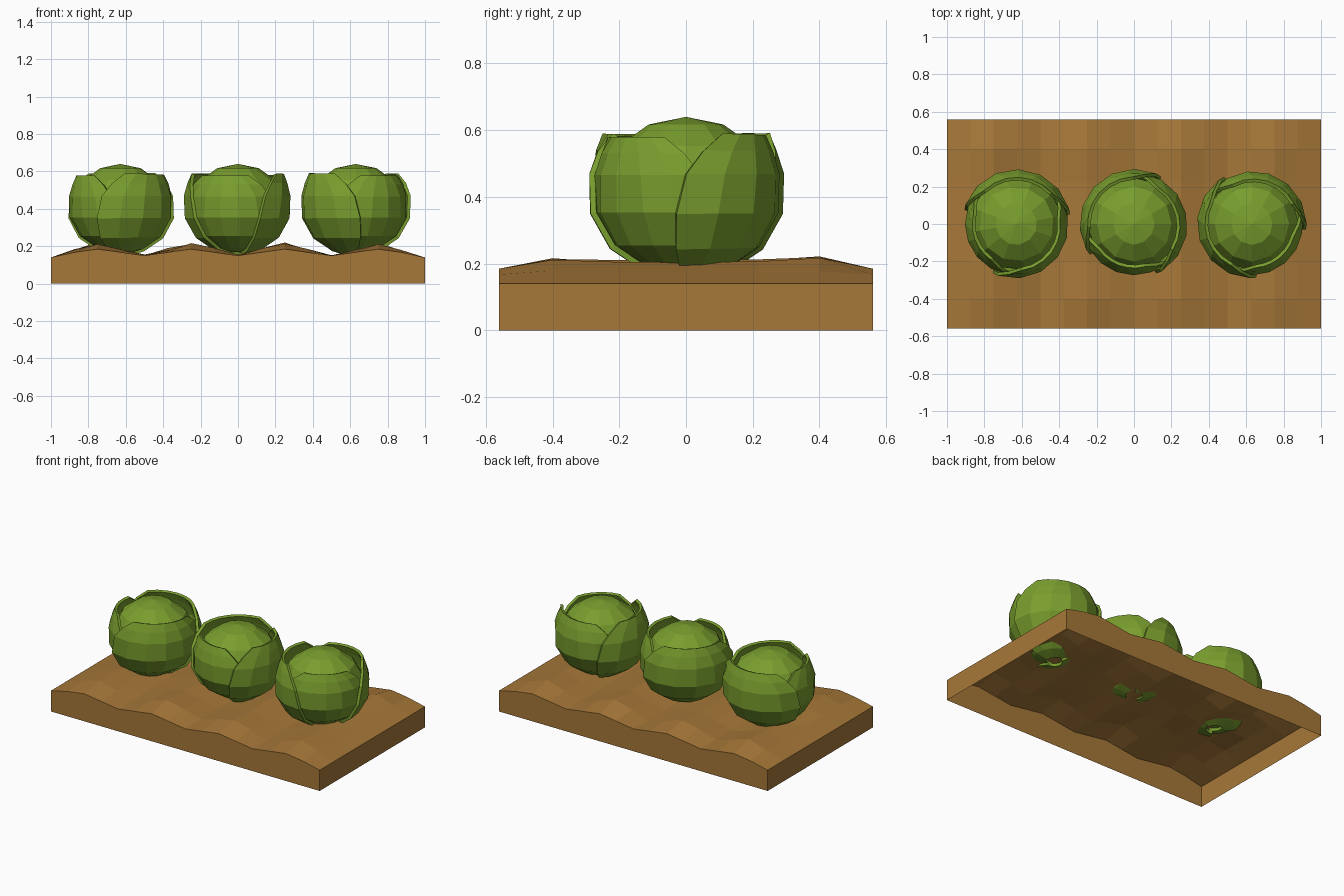
import bpy, bmesh, math, random
from math import sin, cos, pi, radians

if "Cube" in bpy.data.objects:
    bpy.data.objects.remove(bpy.data.objects["Cube"])

random.seed(4)


def material(name, rgb):
    m = bpy.data.materials.new(name)
    m.diffuse_color = (*rgb, 1)
    m.use_nodes = True
    m.node_tree.nodes["Principled BSDF"].inputs["Base Color"].default_value = m.diffuse_color
    return m


GREEN = material("leaf green", (0.19, 0.34, 0.027))
SOIL = material("soil brown", (0.38, 0.185, 0.04))


def make_object(name, bm, mat):
    bmesh.ops.recalc_face_normals(bm, faces=bm.faces)
    me = bpy.data.meshes.new(name)
    bm.to_mesh(me)
    bm.free()
    me.materials.append(mat)
    ob = bpy.data.objects.new(name, me)
    bpy.context.collection.objects.link(ob)
    return ob


def grid_faces(bm, rows):
    for a, b in zip(rows, rows[1:]):
        for i in range(len(a) - 1):
            bm.faces.new((a[i], a[i + 1], b[i + 1], b[i]))


# Soil bed: four ridges across, tapering to the rim, open underneath
def soil_height(x, y):
    if abs(x) > 0.99:
        return 0.14
    edge = abs(y) > 0.5
    crest = 0.035 if edge else (0.068 if abs(y) > 0.3 else 0.055)
    jitter = 0 if edge else random.uniform(-0.008, 0.008)
    return 0.15 + crest * sin(2 * pi * x) ** 2 + jitter


bm = bmesh.new()
ys = (-0.56, -0.4, -0.2, 0.0, 0.22, 0.4, 0.56)
rows = [[bm.verts.new((-1 + i / 8, y, soil_height(-1 + i / 8, y)))
         for i in range(17)] for y in ys]
grid_faces(bm, rows)
rim = [e for e in bm.edges if e.is_boundary]
skirt = bmesh.ops.extrude_edge_only(bm, edges=rim)["geom"]
for v in skirt:
    if isinstance(v, bmesh.types.BMVert):
        v.co.z = 0
make_object("soil_bed", bm, SOIL)

# Cabbage proportions
RX, RZ, CZ = 0.255, 0.23, 0.41


def on_head(az, el, s):
    a, e = radians(az), radians(el)
    return (RX * s * cos(e) * cos(a), RX * s * cos(e) * sin(a), RZ * s * sin(e))


# Leaf rows: elevation, inset of the side edges (degrees), extra flare
LEAF_ROWS = ((-80, 0, -0.02), (-64, 0, -0.02), (-38.6, 0, 0.0), (-12.9, 2, 0.01),
             (12.9, 8, 0.02), (28, 19, 0.05), (39, 34, 0.10))


def leaf(name, start, end, s0, s1):
    bm = bmesh.new()
    cols = 6
    rows = []
    for el, inset, flare in LEAF_ROWS:
        row = []
        for i in range(cols + 1):
            t = i / cols
            az = start + inset + (end - start - 2 * inset) * t
            s = s0 + (s1 - s0) * t + flare
            row.append(bm.verts.new(on_head(az, el, s)))
        rows.append(row)
    grid_faces(bm, rows)
    ob = make_object(name, bm, GREEN)
    mod = ob.modifiers.new("thickness", "SOLIDIFY")
    mod.thickness = 0.018
    mod.offset = 0
    return ob


def cabbage(label, x, turn):
    # Solid inner head
    bm = bmesh.new()
    bmesh.ops.create_uvsphere(bm, u_segments=12, v_segments=7, radius=1)
    for v in bm.verts:
        k = 1 + random.uniform(-0.015, 0.015)
        v.co = (v.co.x * RX * k, v.co.y * RX * k, v.co.z * RZ)
    parts = [make_object(label + "_head", bm, GREEN)]
    # Three overlapping wrapper leaves
    parts.append(leaf(label + "_inner_leaf", -118, 18, 1.045, 1.045))
    parts.append(leaf(label + "_middle_leaf", -8, 150, 1.125, 1.05))
    parts.append(leaf(label + "_outer_leaf", 118, 277, 1.13, 1.11))
    for p in parts:
        p.location = (x, 0, CZ)
        p.rotation_euler.z = radians(turn)


cabbage("left_cabbage", -0.63, -110)
cabbage("middle_cabbage", 0.0, -60)
cabbage("right_cabbage", 0.63, 0)
